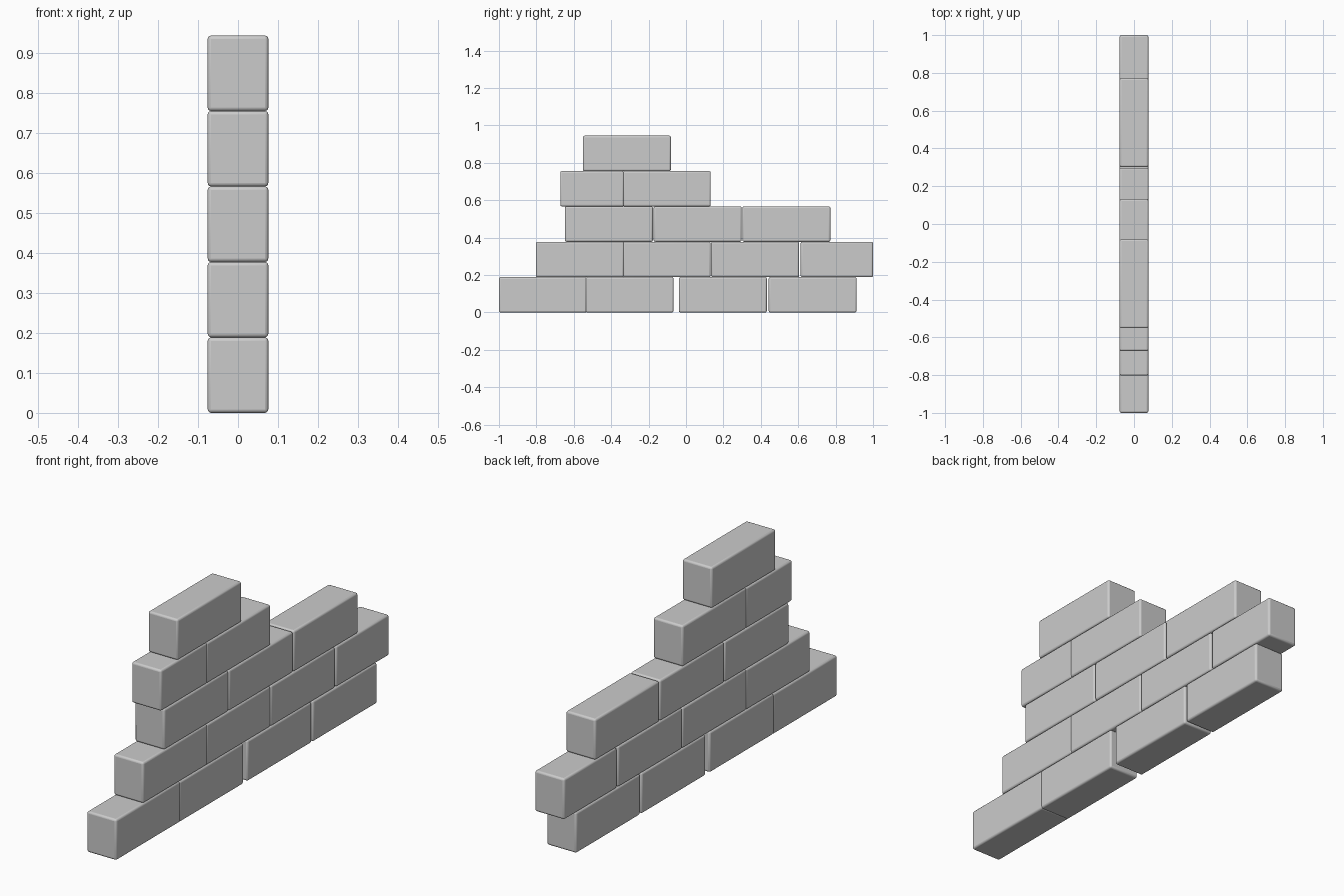
import bpy, math

if "Cube" in bpy.data.objects:
    bpy.data.objects.remove(bpy.data.objects["Cube"])

ROW_H = 0.189    # course height
DEPTH = 0.152    # wall thickness
FULL = 0.47      # full brick length

# (start y, length) of each brick, course by course from the ground up
courses = [
    [(-1.0, FULL), (-0.537, FULL), (-0.038, FULL), (0.442, FULL)],
    [(-0.802, FULL), (-0.338, FULL), (0.134, FULL), (0.613, 0.387)],
    [(-0.647, FULL), (-0.173, FULL), (0.302, FULL)],
    [(-0.672, 0.34), (-0.338, FULL)],
    [(-0.551, FULL)],
]


def brick(name, start, length, z):
    bpy.ops.mesh.primitive_cube_add(size=1, location=(0, start + length / 2, z + ROW_H / 2))
    ob = bpy.context.object
    ob.name = name
    ob.scale = (DEPTH, length, ROW_H)
    bpy.ops.object.transform_apply(location=False, rotation=False, scale=True)
    # softly rounded edges
    bev = ob.modifiers.new("rounded_edges", 'BEVEL')
    bev.width = 0.009
    bev.segments = 3
    bpy.ops.object.shade_smooth_by_angle(angle=math.radians(35))


for row, bricks in enumerate(courses):
    for i, (start, length) in enumerate(bricks):
        brick(f"brick_row{row + 1}_{i + 1}", start, length, row * ROW_H)
